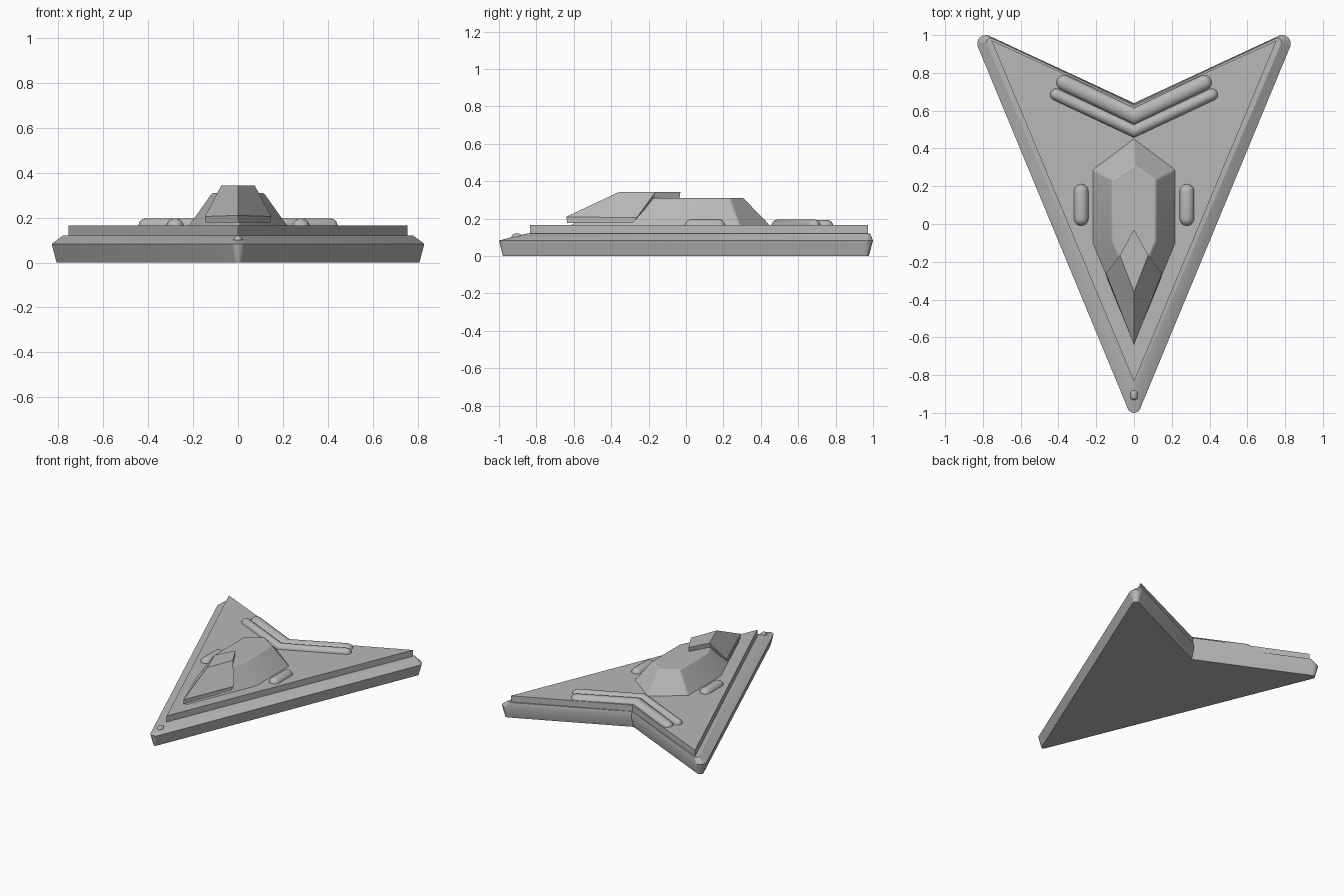
import bpy, bmesh, math
from mathutils import Vector

if "Cube" in bpy.data.objects:
    bpy.data.objects.remove(bpy.data.objects["Cube"])

grey = bpy.data.materials.new("hull grey")
grey.diffuse_color = (0.48, 0.48, 0.48, 1)
grey.use_nodes = True
grey.node_tree.nodes["Principled BSDF"].inputs["Base Color"].default_value = grey.diffuse_color


def finish(name, bm, bevel=0.0, angle=30):
    bmesh.ops.recalc_face_normals(bm, faces=bm.faces)
    me = bpy.data.meshes.new(name)
    bm.to_mesh(me)
    bm.free()
    ob = bpy.data.objects.new(name, me)
    bpy.context.collection.objects.link(ob)
    me.materials.append(grey)
    if bevel:
        mod = ob.modifiers.new("soft edges", 'BEVEL')
        mod.width = bevel
        mod.segments = 3
        mod.limit_method = 'ANGLE'
        mod.angle_limit = math.radians(25)
    bpy.ops.object.select_all(action='DESELECT')
    ob.select_set(True)
    bpy.context.view_layer.objects.active = ob
    bpy.ops.object.shade_smooth_by_angle(angle=math.radians(angle))
    return ob


def loft(name, rings, **kw):
    """Skin a list of equal-length point loops and cap both ends."""
    bm = bmesh.new()
    vs = [[bm.verts.new(p) for p in ring] for ring in rings]
    n = len(vs[0])
    for a, b in zip(vs, vs[1:]):
        for i in range(n):
            j = (i + 1) % n
            bm.faces.new((a[i], a[j], b[j], b[i]))
    bm.faces.new(vs[0][::-1])
    bm.faces.new(vs[-1])
    return finish(name, bm, **kw)


def mirrored(half, z):
    """Close a right-hand outline that starts and ends on the centre line."""
    pts = half + [(-x, y) for x, y in reversed(half[1:-1])]
    return [(x, y, z) for x, y in pts]


def delta(tip_y, tip_r, cx, cy, cr, notch, z):
    """Arrowhead outline with rounded nose and wing tips."""
    half = []
    for i in range(5):
        a = math.radians(-90 + 68.5 * i / 4)
        half.append((tip_r * math.cos(a), tip_y + tip_r * math.sin(a)))
    for i in range(9):
        a = math.radians(-21.5 + 136 * i / 8)
        half.append((cx + cr * math.cos(a), cy + cr * math.sin(a)))
    half.append((0, notch))
    return mirrored(half, z)


# Lower hull: flared sides, then a sloping shoulder
loft("lower_hull", [
    delta(-0.965, 0.014, 0.785, 0.955, 0.023, 0.615, 0.0),
    delta(-0.965, 0.035, 0.785, 0.955, 0.045, 0.64, 0.083),
    delta(-0.84, 0.012, 0.758, 0.962, 0.022, 0.632, 0.12)])

# Upper deck plate
deck = [(0, -0.835), (0.755, 0.972), (0, 0.627)]
loft("deck_plate", [mirrored(deck, 0.11), mirrored(deck, 0.165)])

# Cabin with sloping walls
loft("cabin", [
    mirrored([(0, -0.645), (0.225, -0.10), (0.225, 0.29), (0, 0.46)], 0.155),
    mirrored([(0, -0.35), (0.115, -0.09), (0.115, 0.235), (0, 0.31)], 0.31)],
    bevel=0.008)

# Canopy shell over the front of the cabin
bm = bmesh.new()


def layer(pts):
    back, nose, crest, shoulder, low = pts
    right = [bm.verts.new(p) for p in (shoulder, low)]
    left = [bm.verts.new((-x, y, z)) for x, y, z in (shoulder, low)]
    b, n, c = (bm.verts.new(p) for p in (back, nose, crest))
    for s, l in (right, left):
        bm.faces.new((b, s, c))
        bm.faces.new((c, s, l))
        bm.faces.new((c, l, n))
    return [b, right[0], right[1], n, left[1], left[0]]


top = layer([(0, -0.03, 0.342), (0, -0.64, 0.21), (0, -0.36, 0.342),
             (0.075, -0.165, 0.342), (0.148, -0.262, 0.205)])
under = layer([(0, -0.035, 0.308), (0, -0.635, 0.178), (0, -0.35, 0.30),
               (0.075, -0.17, 0.305), (0.143, -0.285, 0.178)])
for i in range(6):
    j = (i + 1) % 6
    bm.faces.new((top[i], top[j], under[j], under[i]))
finish("canopy", bm, angle=20)


def bar(name, path, r, h, z):
    """Round-ended bar swept along a flat path of two or three points."""
    path = [Vector((x, y, z)) for x, y in path]
    up = Vector((0, 0, 1))
    d0 = (path[1] - path[0]).normalized()
    d1 = (path[-1] - path[-2]).normalized()
    stations = []
    for i in range(6):
        a = math.radians(3 + 87 * i / 5)
        stations.append((path[0] - d0 * r * math.cos(a), up.cross(d0), math.sin(a)))
    if len(path) == 3:
        mid = (d0 + d1).normalized()
        stations.append((path[1], up.cross(mid) / mid.dot(d0), 1))
    for i in range(6):
        a = math.radians(90 - 87 * i / 5)
        stations.append((path[-1] + d1 * r * math.cos(a), up.cross(d1), math.sin(a)))
    rings = []
    for c, side, k in stations:
        rings.append([c + side * r * k * math.cos(t) + up * h * k * math.sin(t)
                      for t in (2 * math.pi * i / 16 for i in range(16))])
    loft(name, rings, angle=40)


# Side pods
for label, s in (("left", -1), ("right", 1)):
    bar(label + "_pod", [(s * 0.28, 0.03), (s * 0.28, 0.172)], 0.04, 0.04, 0.157)

# Rear chevron bars
bar("rear_chevron", [(-0.37, 0.748), (0, 0.57), (0.37, 0.748)], 0.041, 0.034, 0.16)
bar("front_chevron", [(-0.412, 0.685), (0, 0.492), (0.412, 0.685)], 0.032, 0.034, 0.162)

# Small nose lamp
bar("nose_lamp", [(0, -0.913), (0, -0.895)], 0.02, 0.02, 0.1)
